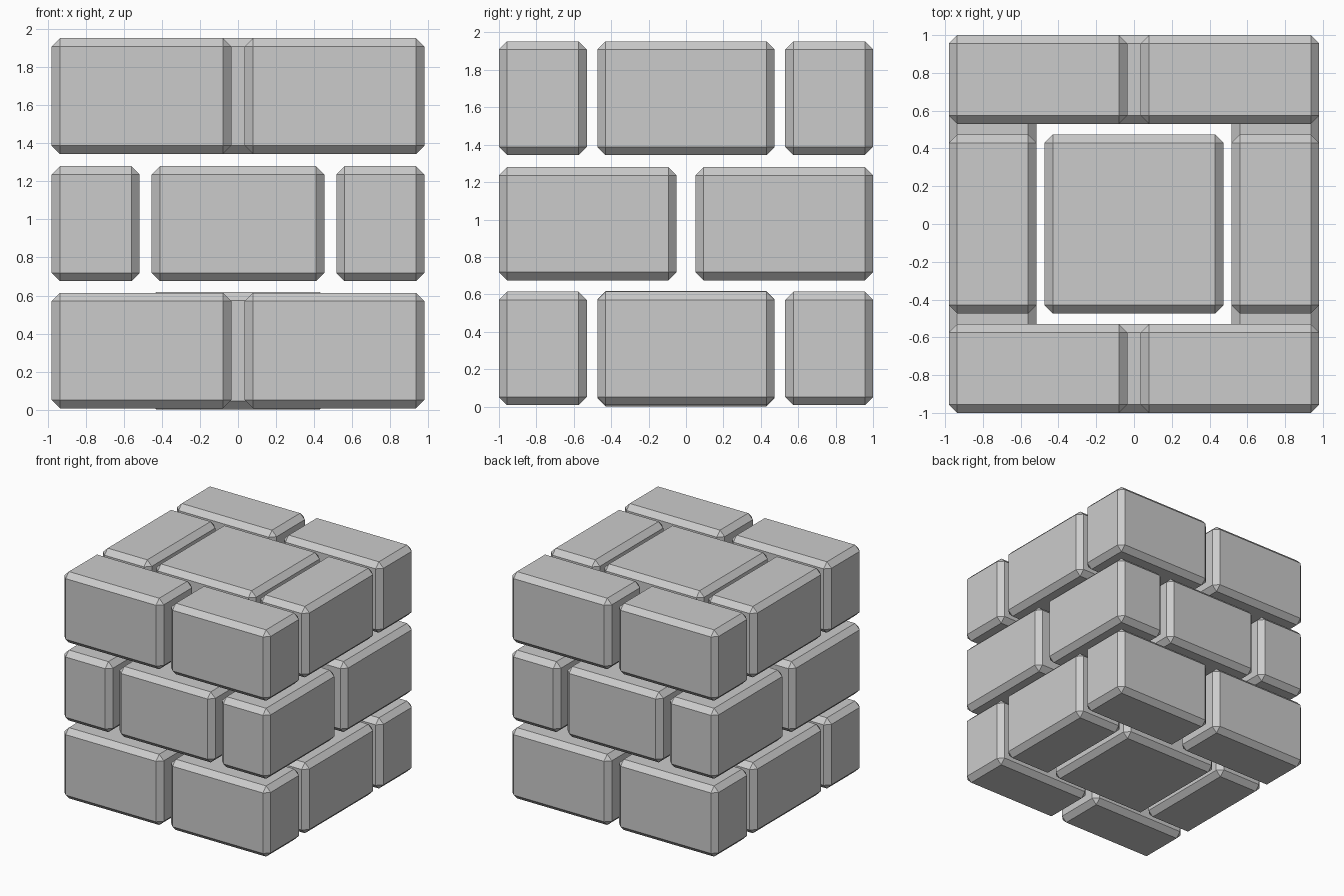
import bpy

cube = bpy.data.objects.get("Cube")
if cube:
    bpy.data.objects.remove(cube, do_unlink=True)

# Single stone colour
stone = bpy.data.materials.new("stone_grey")
stone.use_nodes = True
grey = (0.6, 0.6, 0.6, 1)
stone.diffuse_color = grey
bsdf = next(n for n in stone.node_tree.nodes if n.type == 'BSDF_PRINCIPLED')
bsdf.inputs["Base Color"].default_value = grey
bsdf.inputs["Roughness"].default_value = 0.8


def block(name, xs, ys, zs):
    """Chamfered stone block spanning the given (low, high) ranges."""
    spans = [sorted(s) for s in (xs, ys, zs)]
    bpy.ops.mesh.primitive_cube_add(size=1, location=[(a + b) / 2 for a, b in spans])
    ob = bpy.context.object
    ob.name = ob.data.name = name
    ob.scale = [b - a for a, b in spans]
    bpy.ops.object.transform_apply(location=False, rotation=False, scale=True)
    ob.data.materials.append(stone)
    bevel = ob.modifiers.new("chamfer", 'BEVEL')
    bevel.width = 0.044
    bevel.segments = 1
    return ob


SIDES = ((-1, "right"), (1, "left"))
ENDS = ((-1, "front"), (1, "back"))
X, Y = 0.98, 1.0      # outer half sizes
CORE = 0.474          # half size of the core blocks


def span(sign, inner, outer):
    return sign * inner, sign * outer


# Bottom and top courses: paired end bricks, side bricks and a core
for course, zs, core_zs in (("bottom", (0.007, 0.614), (0, 0.618)),
                            ("top", (1.344, 1.953), (1.344, 1.953))):
    for sx, side in SIDES:
        for sy, end in ENDS:
            block(f"{course}_{end}_{side}_brick", span(sx, 0.035, X), span(sy, 0.53, Y), zs)
        block(f"{course}_{side}_side_brick", span(sx, 0.517, X), (-CORE, CORE), zs)
    block(f"{course}_core", (-CORE, CORE), (-CORE, CORE), core_zs)

# Middle course: long corner bricks with one brick between them at each end
middle = (0.675, 1.28)
for sy, end in ENDS:
    for sx, side in SIDES:
        block(f"middle_{end}_{side}_brick", span(sx, 0.517, X), span(sy, 0.05, Y), middle)
    block(f"middle_{end}_centre_brick", (-0.454, 0.454), span(sy, 0.53, Y), middle)
